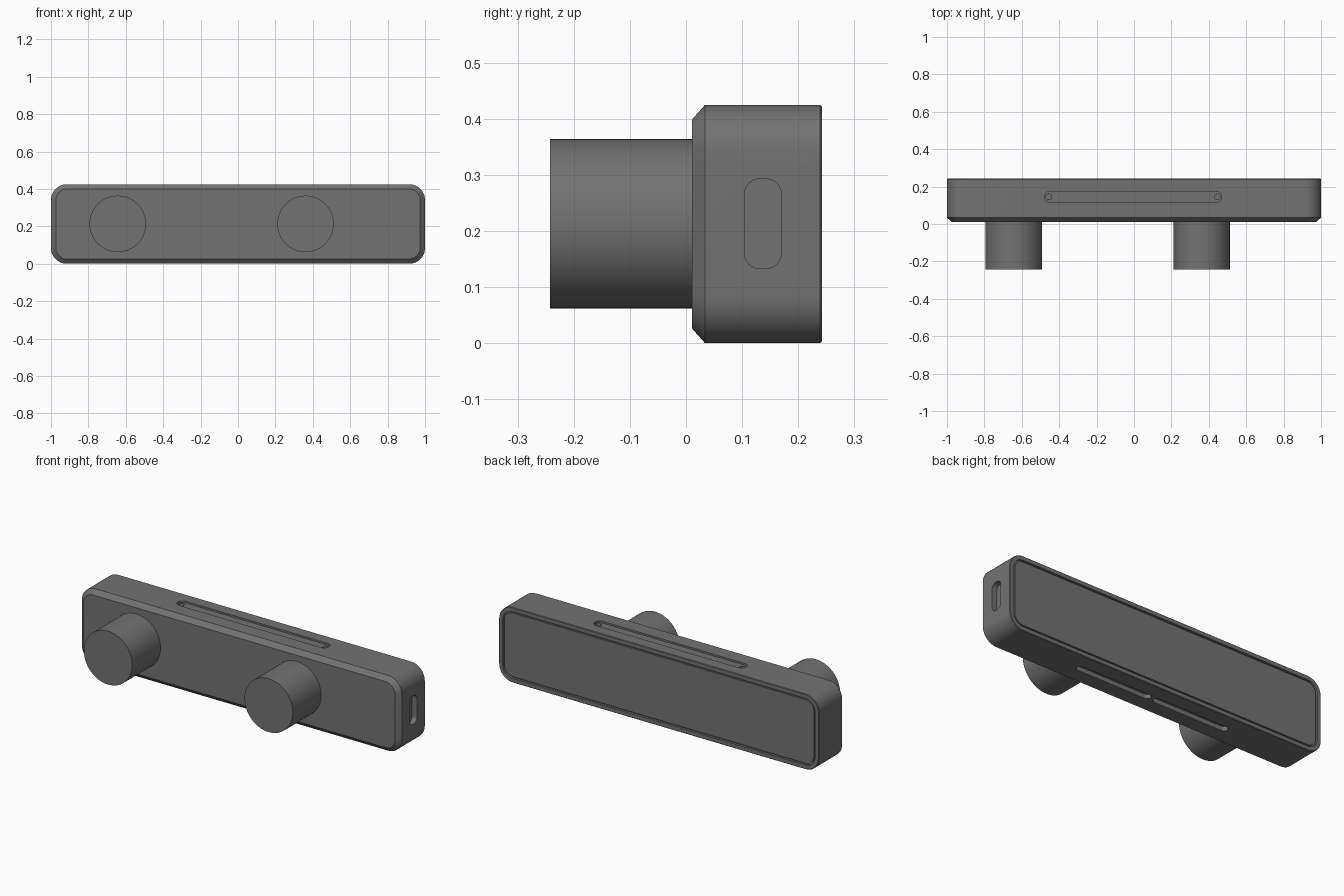
import bpy, bmesh
from math import sin, cos, pi
from mathutils import Vector, Matrix

if "Cube" in bpy.data.objects:
    bpy.data.objects.remove(bpy.data.objects["Cube"])

W, H, R = 1.0, 0.425, 0.085          # half width, height, corner radius

# Dark grey plastic
dark = bpy.data.materials.new("dark_plastic")
dark.diffuse_color = (0.17, 0.17, 0.17, 1)
dark.use_nodes = True
dark.node_tree.nodes["Principled BSDF"].inputs["Base Color"].default_value = dark.diffuse_color


def rounded_loop(hw, hh, r, seg=10):
    """2D outline of a rounded rectangle."""
    pts = []
    for k, (sx, sy) in enumerate([(1, 1), (-1, 1), (-1, -1), (1, -1)]):
        for i in range(seg + 1):
            a = (k + i / seg) * pi / 2
            pts.append((sx * (hw - r) + r * cos(a), sy * (hh - r) + r * sin(a)))
    return pts


def add_object(name, bm):
    me = bpy.data.meshes.new(name)
    bm.to_mesh(me)
    bm.free()
    me.materials.append(dark)
    ob = bpy.data.objects.new(name, me)
    bpy.context.collection.objects.link(ob)
    return ob


def loft(name, loops):
    """Skin a list of equal-length 3D loops and cap both ends."""
    bm = bmesh.new()
    rings = [[bm.verts.new(p) for p in loop] for loop in loops]
    n = len(rings[0])
    for a, b in zip(rings, rings[1:]):
        for i in range(n):
            bm.faces.new((a[i], a[(i + 1) % n], b[(i + 1) % n], b[i]))
    bm.faces.new(rings[0])
    bm.faces.new(rings[-1])
    bmesh.ops.remove_doubles(bm, verts=bm.verts, dist=1e-5)
    bmesh.ops.recalc_face_normals(bm, faces=bm.faces)
    return add_object(name, bm)


def smooth(ob, angle=0.5):
    bpy.ops.object.select_all(action='DESELECT')
    ob.select_set(True)
    bpy.context.view_layer.objects.active = ob
    bpy.ops.object.shade_smooth_by_angle(angle=angle)


# Body: chamfered front, flat sides, back rim with a groove around the panel
steps = [(0.026, 0.011), (0.0, 0.034), (0.0, 0.239), (0.003, 0.242),
         (0.024, 0.242), (0.024, 0.230), (0.033, 0.230), (0.033, 0.240)]
body = loft("body", [[(x, y, z + H / 2) for x, z in
                      rounded_loop(W - d, H / 2 - d, R - d)] for d, y in steps])


# Slots: pockets cut into the top, bottom and right side
def cut_slot(name, centre, u, v, half_u, half_v, depth, r=None):
    c, u, v = Vector(centre), Vector(u), Vector(v)
    w = u.cross(v)
    outline = rounded_loop(half_u, half_v, r or half_v - 0.0005, 8)
    cutter = loft(name, [[c + u * a + v * b + w * t for a, b in outline]
                         for t in (-depth, depth)])
    cutter.hide_render = True
    cutter.hide_viewport = True
    mod = body.modifiers.new(name, 'BOOLEAN')
    mod.object, mod.solver = cutter, 'EXACT'


X, Y, Z = (1, 0, 0), (0, 1, 0), (0, 0, 1)
cut_slot("top_slot_cutter", (-0.005, 0.145, H), X, Y, 0.473, 0.03, 0.01)
for side in (-1, 1):
    cut_slot("bottom_slot_cutter", (side * 0.247, 0.138, 0), X, Y, 0.236, 0.021, 0.025)
    # small screw hole at each end of the top slot
    cut_slot("screw_hole_cutter", (side * 0.45 - 0.005, 0.145, H), X, Y,
             0.015, 0.015, 0.035)
cut_slot("side_port_cutter", (W, 0.137, 0.213), Z, Y, 0.08, 0.033, 0.03, 0.028)
smooth(body)


# Lens barrels
for name, x in (("left_lens_barrel", -0.643), ("right_lens_barrel", 0.361)):
    bm = bmesh.new()
    bmesh.ops.create_cone(bm, cap_ends=True, segments=64, radius1=0.151,
                          radius2=0.151, depth=0.257,
                          matrix=Matrix.Translation((x, -0.1135, 0.213))
                          @ Matrix.Rotation(pi / 2, 4, 'X'))
    smooth(add_object(name, bm))
